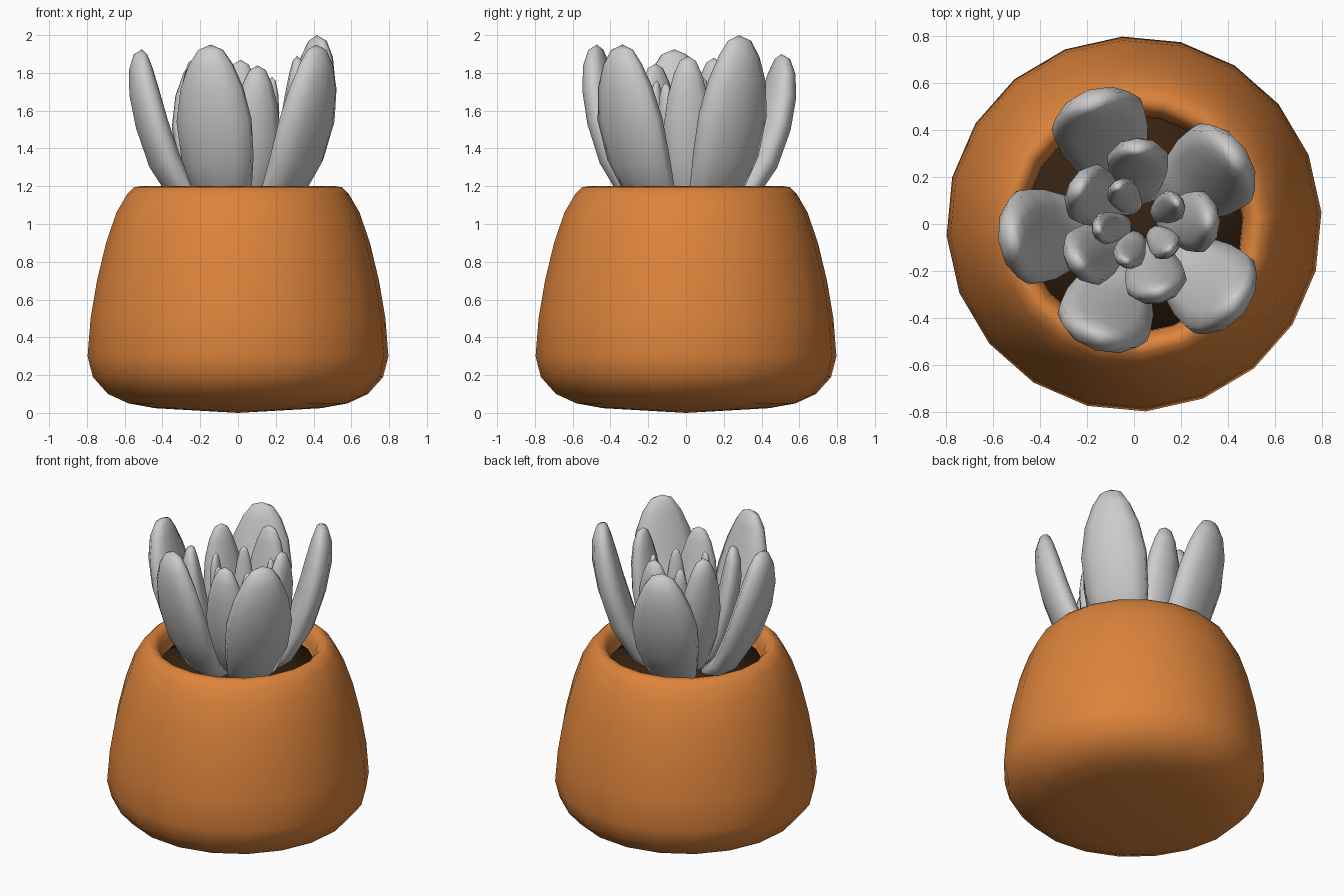
import bpy, bmesh, math
from mathutils import Vector

if "Cube" in bpy.data.objects:
    bpy.data.objects.remove(bpy.data.objects["Cube"])


def finish(name, bm, color=None):
    bmesh.ops.recalc_face_normals(bm, faces=bm.faces)
    me = bpy.data.meshes.new(name)
    bm.to_mesh(me)
    bm.free()
    for p in me.polygons:
        p.use_smooth = True
    ob = bpy.data.objects.new(name, me)
    bpy.context.collection.objects.link(ob)
    if color:
        mat = bpy.data.materials.new(name + "_material")
        mat.diffuse_color = (*color, 1)
        mat.use_nodes = True
        mat.node_tree.nodes["Principled BSDF"].inputs["Base Color"].default_value = mat.diffuse_color
        me.materials.append(mat)
    return ob


def skin(bm, rings, start=None, end=None):
    """Bridge closed rings of points, with optional pole points at both ends."""
    rows = [[bm.verts.new(p) for p in ring] for ring in rings]
    n = len(rows[0])
    for a, b in zip(rows, rows[1:]):
        for i in range(n):
            j = (i + 1) % n
            bm.faces.new((a[i], a[j], b[j], b[i]))
    for pole, row in ((start, rows[0]), (end, rows[-1])):
        if pole is not None:
            v = bm.verts.new(pole)
            for i in range(n):
                bm.faces.new((v, row[i], row[(i + 1) % n]))


def circle(r, z, n=20):
    return [(r * math.cos(math.tau * (i + .2) / n),
             r * math.sin(math.tau * (i + .2) / n), z) for i in range(n)]


# Pot: rounded, tapering body with a rolled rim and inner wall
profile = [(.44, .025), (.58, .05), (.69, .10), (.77, .19), (.798, .30),
           (.782, .50), (.748, .70), (.70, .90), (.645, 1.06), (.59, 1.155),
           (.55, 1.195), (.515, 1.2), (.485, 1.17), (.465, 1.11), (.455, 1.0)]
bm = bmesh.new()
skin(bm, [circle(r, z) for r, z in profile], (0, 0, 0), (0, 0, 1.0))
finish("pot", bm, (.72, .23, .045))

# Soil: dark disc just below the rim
bm = bmesh.new()
skin(bm, [circle(.46, 1.02), circle(.462, 1.07)], (0, 0, 1.02), (0, 0, 1.075))
finish("soil", bm, (.04, .017, .006))

# Leaf shape: height fraction, spine radius, half width, half thickness
LEAF = [(.00, .10, .35, .50), (.16, .27, .76, .80), (.37, .37, .96, 1.0),
        (.58, .435, 1.0, 1.0), (.76, .475, .83, .92), (.89, .495, .58, .72),
        (.97, .50, .33, .42)]


def leaf(name, centre, angle, reach, top, width, thick, sides=10):
    base = 1.0
    a = math.radians(angle)
    out = Vector((math.cos(a), math.sin(a), 0))
    side = Vector((-out.y, out.x, 0))
    origin = Vector((*centre, 0))
    scale = (reach - thick) / .485
    spine = [origin + out * r * scale + Vector((0, 0, base + (top - base) * h))
             for h, r, w, t in LEAF]
    tip = origin + out * .498 * scale + Vector((0, 0, top))
    path = spine + [tip]
    rings = []
    for k, (h, r, w, t) in enumerate(LEAF):
        tangent = (path[k + 1] - path[max(k - 1, 0)]).normalized()
        normal = side.cross(tangent)
        ring = []
        for i in range(sides):
            c = math.cos(math.tau * i / sides)
            s = math.sin(math.tau * i / sides)
            depth = thick * t * c * (1 if c > 0 else .75)
            ring.append(spine[k] + normal * depth + side * width * w * s)
        rings.append(ring)
    bm = bmesh.new()
    skin(bm, rings, spine[0], tip)
    finish(name, bm)


# Three whorls of leaves: centre, half width, half thickness, (angle, reach, top)
whorls = {
    "outer_leaf": ((0, 0), .21, .10, [
        (109, .62, 1.90), (34, .59, 2.0), (-39, .62, 1.95),
        (253, .58, 1.95), (187, .60, 1.925)]),
    "middle_leaf": ((.03, .01), .135, .075, [
        (93, .37, 1.87), (0, .35, 1.89), (-76, .37, 1.84),
        (213, .38, 1.85), (152, .36, 1.88)]),
    "inner_leaf": ((.04, .01), .07, .045, [
        (126, .22, 1.77), (29, .20, 1.78), (-47, .20, 1.75),
        (246, .22, 1.76), (190, .23, 1.77)]),
}
for name, (centre, width, thick, leaves) in whorls.items():
    for i, (angle, reach, top) in enumerate(leaves):
        leaf(f"{name}_{i + 1}", centre, angle, reach, top, width, thick)
